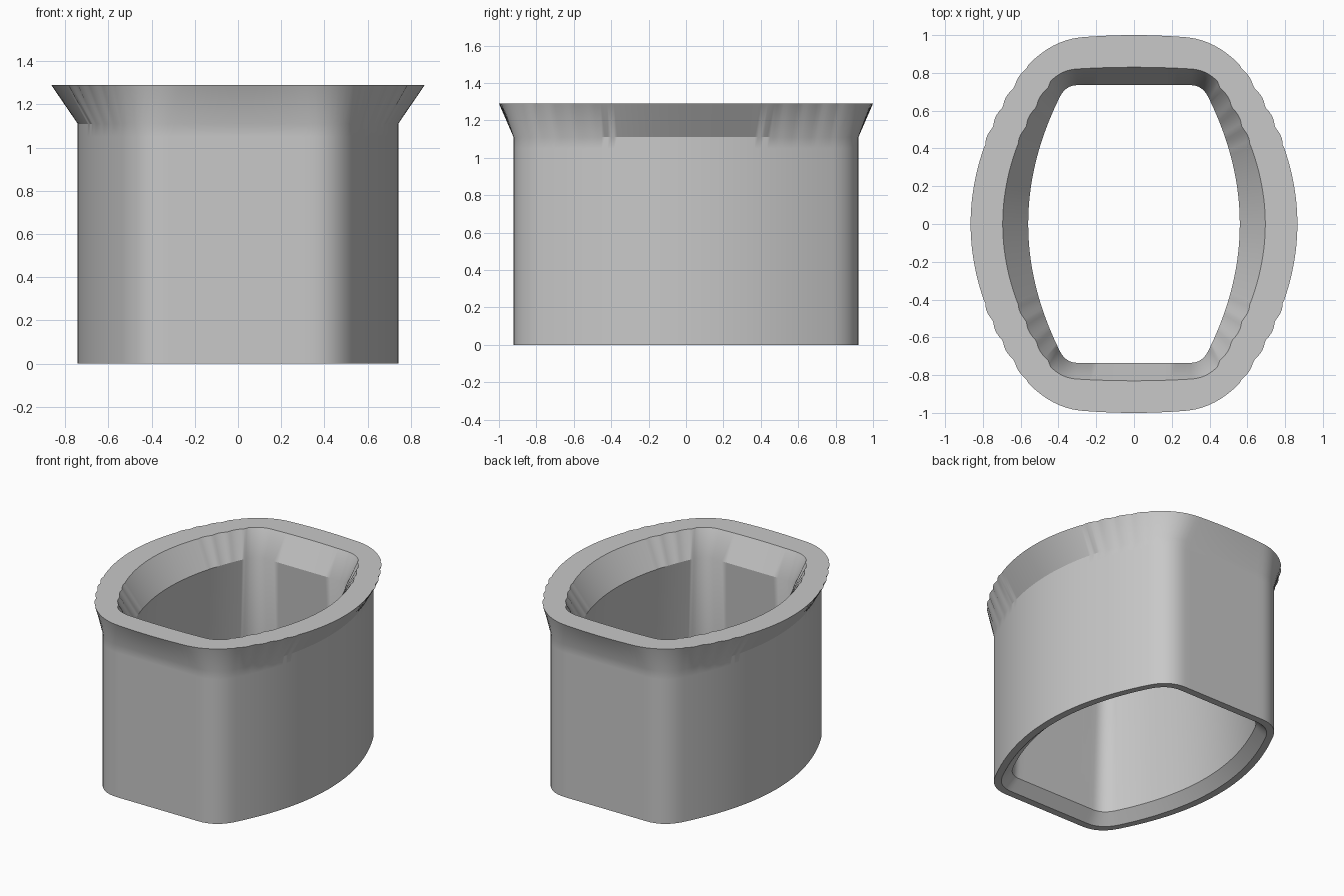
import bpy, bmesh, math

cube = bpy.data.objects.get("Cube")
if cube:
    bpy.data.objects.remove(cube, do_unlink=True)

SIDE, CORNER, END = 48, 8, 8


def quarter(hx, hy, curve, bow, r_side, r_end, ripple):
    """Quarter outline: bowed side, rounded corner, nearly flat end."""
    def side(y):
        x = hx - curve * y * y
        t = (y - 0.41) / 0.42
        if 0 < t < 1:
            x += ripple * (abs(math.sin(4 * math.pi * t)) - 0.5)
        return (x, y)

    def end(x):
        return (x, hy - bow * x * x)

    cx = hx - curve * hy * hy
    cy = end(cx)[1]
    ys, xe = cy - r_side, cx - r_end
    a, c, b = side(ys), (cx, cy), end(xe)
    pts = [side(ys * i / SIDE) for i in range(SIDE)]
    for i in range(CORNER):
        t = i / CORNER
        pts.append(tuple((1 - t) ** 2 * a[j] + 2 * t * (1 - t) * c[j] + t * t * b[j]
                         for j in (0, 1)))
    pts += [end(xe * (1 - i / END)) for i in range(END + 1)]
    return pts


def outline(*args):
    """Mirror the quarter into a closed loop."""
    q = quarter(*args)
    half = q + [(-x, y) for x, y in q[-2::-1]]
    return half + [(x, -y) for x, y in half[-2:0:-1]]


# Sections: half width, half depth, side curve, end bow, corner sizes, ripple
wall = (0.742, 0.922, 0.335, 0.0, 0.12, 0.13, 0.0)
sections = [
    (0.0, *wall),                                        # outer foot
    (1.05, *wall),                                       # outer wall
    (1.11, *wall),                                       # start of outer flare
    (1.29, 0.865, 1.0, 0.43, 0.15, 0.13, 0.15, 0.013),   # outer rim
    (1.29, 0.695, 0.83, 0.45, 0.1, 0.06, 0.08, 0.012),   # inner rim
    (1.11, 0.56, 0.735, 0.37, 0.0, 0.06, 0.06, 0.0),     # inner throat
    (0.07, 0.62, 0.8, 0.35, 0.0, 0.08, 0.08, 0.0),       # inner wall bottom
    (0.0, 0.69, 0.87, 0.335, 0.0, 0.11, 0.11, 0.0),      # bottom chamfer
]

# Flared sleeve
bm = bmesh.new()
rings = [[bm.verts.new((x, y, s[0])) for x, y in outline(*s[1:])] for s in sections]
for k, low in enumerate(rings):
    high = rings[(k + 1) % len(rings)]
    for i in range(len(low)):
        j = (i + 1) % len(low)
        bm.faces.new((low[i], low[j], high[j], high[i]))
bmesh.ops.recalc_face_normals(bm, faces=bm.faces)
mesh = bpy.data.meshes.new("flared_sleeve")
bm.to_mesh(mesh)
bm.free()
sleeve = bpy.data.objects.new("flared_sleeve", mesh)
bpy.context.collection.objects.link(sleeve)

# Plain grey
grey = bpy.data.materials.new("plain_grey")
grey.use_nodes = True
color = (0.58, 0.58, 0.58, 1)
grey.diffuse_color = color
grey.node_tree.nodes["Principled BSDF"].inputs["Base Color"].default_value = color
mesh.materials.append(grey)

bpy.ops.object.select_all(action='DESELECT')
sleeve.select_set(True)
bpy.context.view_layer.objects.active = sleeve
bpy.ops.object.shade_smooth_by_angle(angle=math.radians(30))
